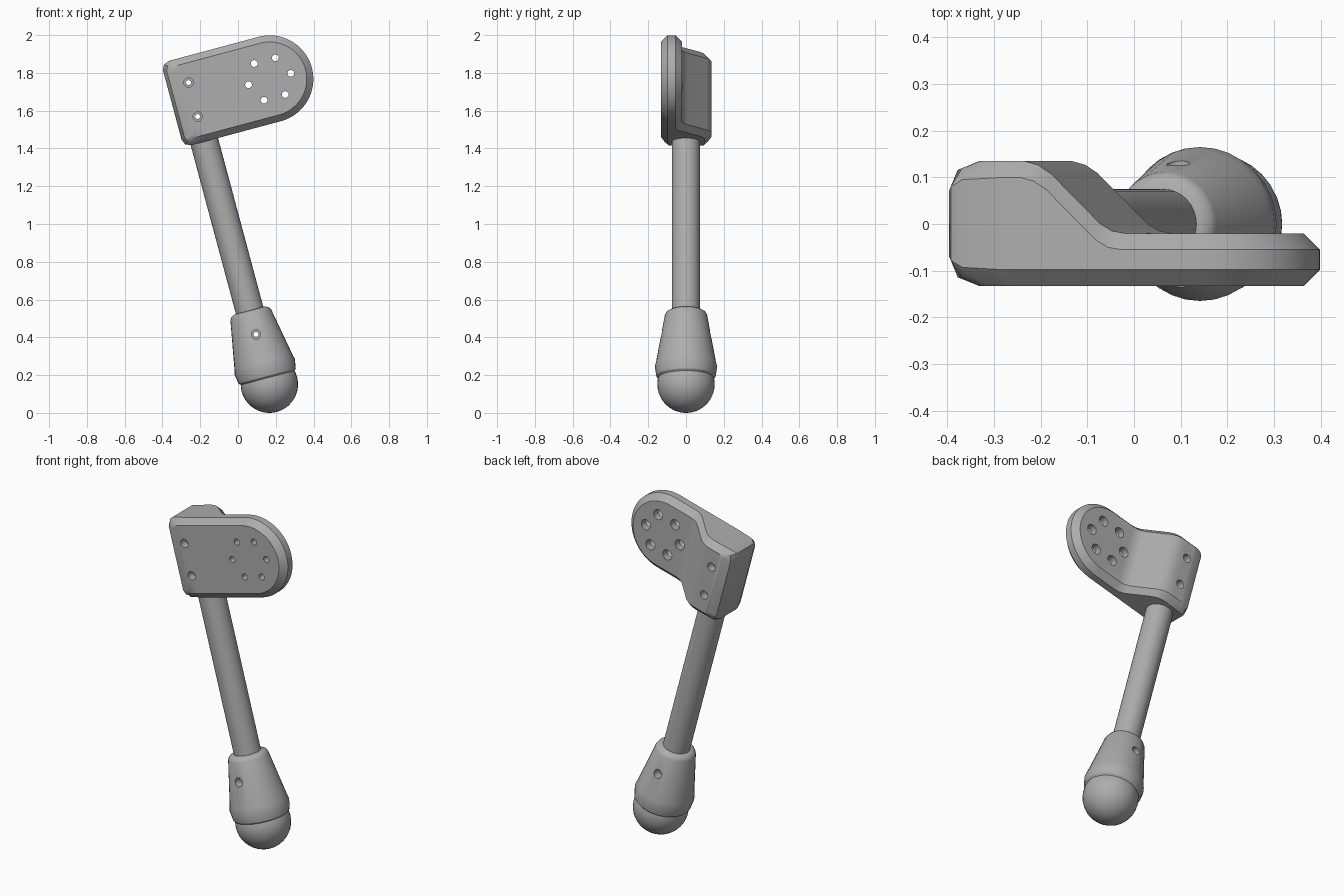
import bpy, bmesh, math
from mathutils import Matrix

cube = bpy.data.objects.get("Cube")
if cube:
    bpy.data.objects.remove(cube, do_unlink=True)

# One grey for the whole lever
grey = bpy.data.materials.new("plain_grey")
grey.use_nodes = True
colour = (0.42, 0.42, 0.42, 1)
grey.diffuse_color = colour
grey.node_tree.nodes["Principled BSDF"].inputs["Base Color"].default_value = colour

# Everything is built upright around the ball centre, then leaned over
LEAN = Matrix.Translation((0.166, 0, 0.152)) @ Matrix.Rotation(math.radians(-15), 4, 'Y')


def finish_mesh(name, bm):
    bmesh.ops.recalc_face_normals(bm, faces=bm.faces)
    mesh = bpy.data.meshes.new(name)
    bm.to_mesh(mesh)
    bm.free()
    mesh.materials.append(grey)
    obj = bpy.data.objects.new(name, mesh)
    bpy.context.collection.objects.link(obj)
    return obj


def lathe(name, profile, sides=32, matrix=Matrix()):
    """Closed turned solid from (radius, height) points; ends are capped."""
    bm = bmesh.new()
    rings = [[bm.verts.new((r * math.cos(t), r * math.sin(t), z))
              for t in (math.tau * k / sides for k in range(sides))]
             for r, z in profile]
    for a, b in zip(rings, rings[1:]):
        for k in range(sides):
            n = (k + 1) % sides
            bm.faces.new((a[k], a[n], b[n], b[k]))
    bm.faces.new(rings[0])
    bm.faces.new(rings[-1])
    bmesh.ops.transform(bm, matrix=matrix, verts=bm.verts)
    return finish_mesh(name, bm)


# Head bracket: outline loops in the u-w plane, thick at the left, thin at the right
MID, RADIUS, ARC_U = 1.56, 0.231, 0.42
FRONT, THICK, THIN, CHAMFER = -0.133, 0.135, -0.02, 0.035
SLOPE = [(0.055, THICK), (0.085, 0.127), (0.113, 0.109),
         (0.223, 0.001), (0.25, -0.015), (0.28, THIN)]


def back_depth(u):
    if u <= SLOPE[0][0]:
        return THICK
    for (u0, y0), (u1, y1) in zip(SLOPE, SLOPE[1:]):
        if u <= u1:
            return y0 + (y1 - y0) * (u - u0) / (u1 - u0)
    return THIN


def head_bracket():
    # Each entry: outer point, inset point, bevel depth, roundness of the bevel
    half = [((-0.114, 0.190), (-0.05, 0.175), 0.065, 0.29),
            ((-0.102, 0.218), (-0.045, 0.188), 0.055, 0.35),
            ((-0.073, RADIUS), (-0.03, RADIUS - CHAMFER), 0.04, 0.45)]
    for u in [0.02] + [s[0] for s in SLOPE]:
        half.append(((u, RADIUS), (u, RADIUS - CHAMFER), CHAMFER, 0.5))
    steps = 20
    for k in range(steps + 1):
        t = math.pi / 2 * (1 - k / steps)
        c, s = math.cos(t), math.sin(t) if k < steps else 0
        r = RADIUS - CHAMFER
        half.append(((ARC_U + RADIUS * c, RADIUS * s), (ARC_U + r * c, r * s), CHAMFER, 0.5))
    n = len(half)
    order = [(i, 1) for i in range(n)] + [(i, -1) for i in range(n - 2, -1, -1)]

    bm = bmesh.new()

    def loop(layer, is_back):
        ring = []
        for i, sign in order:
            (u0, h0), (u1, h1), depth, mid = half[i]
            inset, dy = ((1, 0), (mid, mid), (0, 1))[layer]
            u, h = u0 + (u1 - u0) * inset, h0 + (h1 - h0) * inset
            y = back_depth(u) - depth * dy if is_back else FRONT + depth * dy
            ring.append(bm.verts.new((u, y, MID + sign * h)))
        return ring

    rings = [loop(k, False) for k in (0, 1, 2)] + [loop(k, True) for k in (2, 1, 0)]
    m = len(order)
    for a, b in zip(rings, rings[1:]):
        for k in range(m):
            j = (k + 1) % m
            bm.faces.new((a[k], a[j], b[j], b[k]))
    bm.faces.new(rings[0])
    # Back face follows the slope in strips
    ring = rings[-1]
    for i in range(n - 1):
        strip = [ring[i], ring[i + 1]]
        if i + 1 < n - 1:
            strip.append(ring[m - 2 - i])
        strip.append(ring[m - 1 - i])
        bm.faces.new(strip)
    return finish_mesh("head_bracket", bm)


head = head_bracket()
rod = lathe("rod", [(0.075, 0.05), (0.075, 1.65)])
collar = lathe("collar", [(0.143, 0.03), (0.157, 0.045), (0.165, 0.095), (0.158, 0.125),
                          (0.112, 0.378), (0.104, 0.393), (0.085, 0.404)])
BALL = 0.152
ball = lathe("ball", [(BALL * math.sin(t), -BALL * math.cos(t))
                      for t in (0.002 + (math.pi - 0.004) * k / 20 for k in range(21))])


# Stepped screw holes running front to back
def drill(targets, u, w, profile):
    along_y = Matrix.Translation((u, 0, w)) @ Matrix.Rotation(math.radians(-90), 4, 'X')
    cutter = lathe("hole_cutter", profile, 20, along_y)
    cutter.hide_render = True
    for obj in targets:
        bpy.context.view_layer.objects.active = obj
        mod = obj.modifiers.new("hole", 'BOOLEAN')
        mod.operation, mod.solver, mod.object = 'DIFFERENCE', 'EXACT', cutter
        bpy.ops.object.modifier_apply(modifier=mod.name)
    bpy.data.objects.remove(cutter, do_unlink=True)


pin_hole = [(0.025, -0.25), (0.025, -0.085), (0.013, -0.085),
            (0.013, 0.085), (0.025, 0.085), (0.025, 0.25)]
for w in (MID - 0.093, MID + 0.093):
    drill((head, rod), 0, w, pin_hole)
drill((collar, rod), 0, 0.273, pin_hole)

plate_hole = [(0.018, -0.25), (0.018, -0.075), (0.03, -0.06), (0.03, 0.1)]
for k in range(6):
    t = math.tau * k / 6
    drill((head,), ARC_U + 0.116 * math.cos(t), MID + 0.116 * math.sin(t), plate_hole)

# Lean the parts and shade them
for obj in (head, rod, collar, ball):
    obj.data.transform(LEAN)
    bpy.ops.object.select_all(action='DESELECT')
    obj.select_set(True)
    bpy.context.view_layer.objects.active = obj
    bpy.ops.object.shade_smooth_by_angle(angle=math.radians(32))
